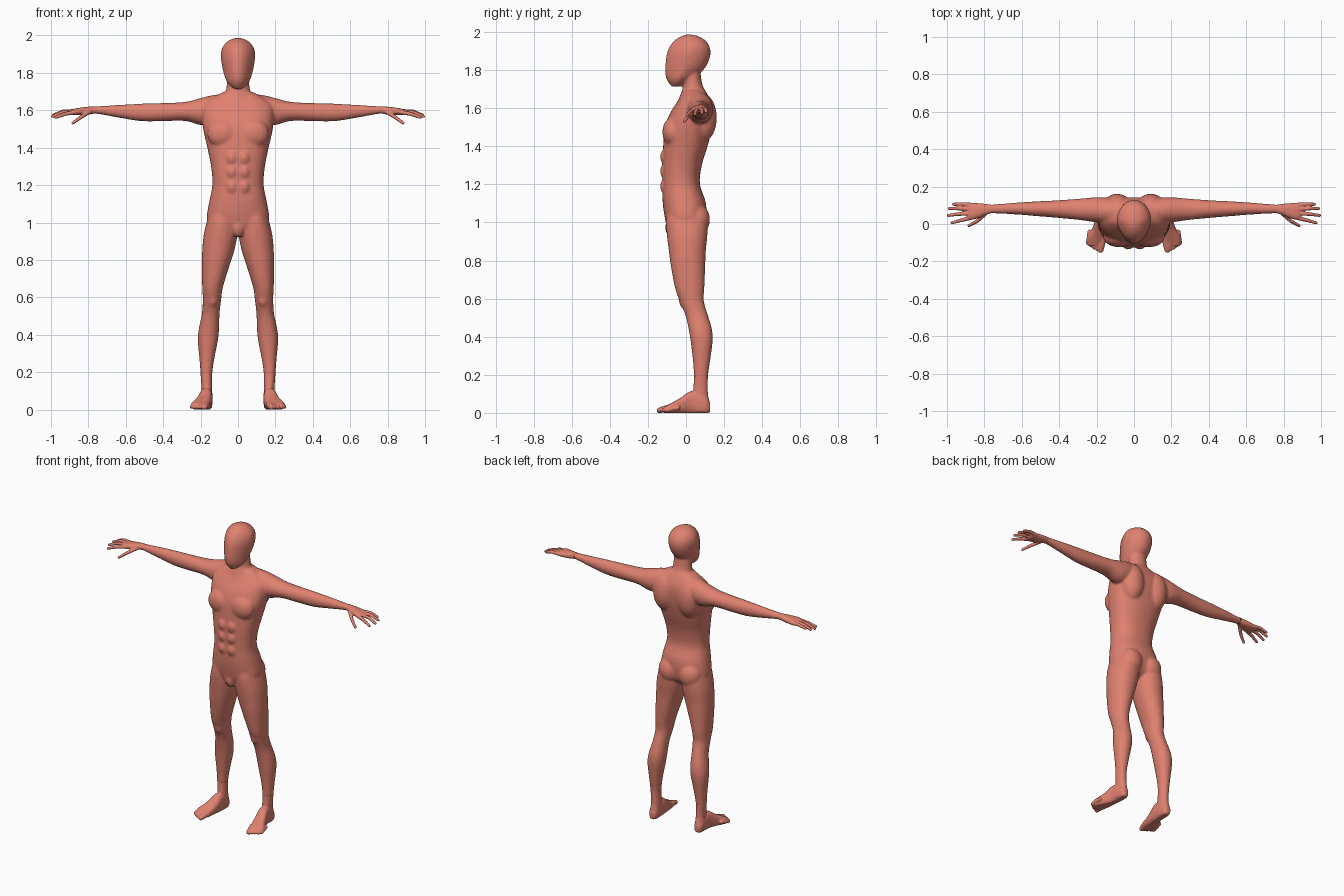
import bpy, bmesh, math
from mathutils import Vector, Matrix

if "Cube" in bpy.data.objects:
    bpy.data.objects.remove(bpy.data.objects["Cube"])

skin = bpy.data.materials.new("salmon_clay")
skin.diffuse_color = (0.74, 0.22, 0.16, 1)
skin.use_nodes = True
skin.node_tree.nodes["Principled BSDF"].inputs["Base Color"].default_value = skin.diffuse_color


def loft(bm, rows, axis, side=1, power=2.0, taper=0.0, n=36, steps=4):
    """Closed tube through rows (t, a0, a1, b0, b1); t runs along the axis."""
    rows = [Vector(r) for r in rows]
    last = len(rows) - 1

    def slope(i):
        a, b = rows[max(i - 1, 0)], rows[min(i + 1, last)]
        return (b - a) / (b[0] - a[0])

    sections = []
    for i in range(last):
        p, q = rows[i], rows[i + 1]
        h = q[0] - p[0]
        for k in range(steps):
            u = k / steps
            sections.append(p * (2*u**3 - 3*u*u + 1) + slope(i) * (h * (u**3 - 2*u*u + u))
                            + q * (3*u*u - 2*u**3) + slope(i + 1) * (h * (u**3 - u*u)))
    sections.append(rows[-1])
    rings = []
    for t, a0, a1, b0, b1 in sections:
        ring = []
        for k in range(n):
            ang = 2 * math.pi * k / n
            c, s = math.cos(ang), math.sin(ang)
            c = math.copysign(abs(c) ** (2 / power), c)
            s = math.copysign(abs(s) ** (2 / power), s)
            c *= 1 - taper * max(0, -s)
            a = (a0 + a1) / 2 + c * (a1 - a0) / 2
            b = (b0 + b1) / 2 + s * (b1 - b0) / 2
            x, y, z = {"z": (a, b, t), "x": (t, a, b), "y": (a, t, b)}[axis]
            ring.append(bm.verts.new((x * side, y, z)))
        rings.append(ring)
    for r, q in zip(rings, rings[1:]):
        for k in range(n):
            bm.faces.new((r[k], r[(k + 1) % n], q[(k + 1) % n], q[k]))
    bm.faces.new(rings[0])
    bm.faces.new(rings[-1])


def blob(bm, center, radii):
    m = Matrix.Translation(center) @ Matrix.Diagonal((*radii, 1))
    bmesh.ops.create_icosphere(bm, subdivisions=3, radius=1, matrix=m)


def stroke(bm, points, r0, r1, side):
    """Tapering finger-like chain through the points."""
    segs = len(points) - 1
    for k in range(segs * 10 + 1):
        i = min(k // 10, segs - 1)
        p = Vector(points[i]).lerp(Vector(points[i + 1]), k / 10 - i)
        r = r0 + (r1 - r0) * k / (segs * 10)
        bmesh.ops.create_icosphere(bm, subdivisions=2, radius=r,
                                   matrix=Matrix.Translation((p.x * side, p.y, p.z)))


def fuse(bm, voxel, smooth):
    """Merge overlapping volumes into one smooth skin mesh."""
    bmesh.ops.recalc_face_normals(bm, faces=bm.faces[:])
    mesh = bpy.data.meshes.new("volume")
    bm.to_mesh(mesh)
    bm.free()
    ob = bpy.data.objects.new("volume", mesh)
    bpy.context.collection.objects.link(ob)
    m = ob.modifiers.new("fuse", 'REMESH')
    m.mode, m.voxel_size = 'VOXEL', voxel
    m = ob.modifiers.new("relax", 'SMOOTH')
    m.factor, m.iterations = 0.5, smooth
    dg = bpy.context.evaluated_depsgraph_get()
    result = bpy.data.meshes.new_from_object(ob.evaluated_get(dg))
    bpy.data.objects.remove(ob)
    return result


def part(name, mesh, cuts, floor=None):
    """Keep the region on the positive side of each (point, normal) cut."""
    bm = bmesh.new()
    bm.from_mesh(mesh)
    for co, no in cuts:
        bmesh.ops.bisect_plane(bm, geom=bm.verts[:] + bm.edges[:] + bm.faces[:],
                               plane_co=co, plane_no=no, clear_inner=True)
    for v in bm.verts:
        if floor is not None:
            v.co.z = max(v.co.z, floor)
    for f in bm.faces:
        f.smooth = True
    out = bpy.data.meshes.new(name)
    bm.to_mesh(out)
    bm.free()
    out.materials.clear()
    out.materials.append(skin)
    bpy.context.collection.objects.link(bpy.data.objects.new(name, out))


def sym(rows):
    return [(z, -w, w, y0, y1) for z, w, y0, y1 in rows]


body = bmesh.new()
# trunk, neck and head
loft(body, sym([(.93, .04, -.07, .05), (.96, .11, -.092, .085), (1.0, .163, -.106, .102),
                (1.1, .156, -.122, .105), (1.2, .137, -.124, .073), (1.3, .144, -.125, .083),
                (1.4, .164, -.12, .113), (1.5, .186, -.11, .136), (1.57, .192, -.086, .142),
                (1.62, .188, -.055, .136), (1.66, .15, -.03, .12), (1.695, .085, -.015, .1)]),
     "z", power=2.3)
loft(body, sym([(1.6, .09, -.06, .12), (1.67, .076, -.03, .113), (1.72, .062, -.014, .087),
                (1.8, .058, -.012, .075)]), "z")
loft(body, sym([(1.714, .022, -.075, -.03), (1.735, .046, -.092, 0), (1.76, .064, -.105, .04),
                (1.80, .077, -.11, .09), (1.84, .086, -.107, .116), (1.89, .092, -.1, .129),
                (1.93, .086, -.082, .121), (1.96, .066, -.055, .097), (1.98, .036, -.022, .06),
                (1.987, .01, 0, .03)]), "z", taper=.22)
blob(body, (0, -.075, .975), (.036, .034, .055))
for s in (1, -1):
    # chest, shoulder blades, buttocks, kneecaps, stomach muscles
    blob(body, (s * .08, -.07, 1.475), (.085, .054, .078))
    blob(body, (s * .09, .085, 1.55), (.08, .077, .13))
    blob(body, (s * .075, .055, 1.015), (.077, .071, .085))
    blob(body, (s * .135, -.004, .595), (.032, .034, .05))
    for z in (1.19, 1.27, 1.345):
        blob(body, (s * .032, -.108, z), (.032, .028, .04))
    # legs
    loft(body, [(1.06, .0, .152, -.1, .1), (1.0, .004, .168, -.105, .112),
                (.93, .004, .184, -.1, .112), (.85, .02, .191, -.09, .104),
                (.78, .042, .193, -.081, .101), (.65, .082, .191, -.056, .096),
                (.59, .09, .188, -.034, .093), (.51, .099, .193, -.002, .116),
                (.44, .101, .208, .014, .136), (.38, .106, .215, .024, .14),
                (.27, .127, .206, .037, .126), (.19, .138, .2, .042, .115),
                (.14, .138, .197, .042, .115)], "z", side=s, power=2.15)
    # arms
    loft(body, [(.08, 0, .13, 1.53, 1.688), (.14, 0, .14, 1.524, 1.68),
                (.2, .008, .143, 1.521, 1.665), (.28, .02, .136, 1.543, 1.645),
                (.42, .034, .126, 1.541, 1.638), (.52, .042, .121, 1.542, 1.635),
                (.63, .051, .114, 1.559, 1.629), (.76, .057, .104, 1.582, 1.621),
                (.8, .057, .104, 1.58, 1.62)], "x", side=s)
body = fuse(body, .0075, 5)

# body split along the seams
WAIST, SHOULDER, WRIST, ANKLE = 1.1, .197, .765, .19
neck_co, neck_no = Vector((0, .03, 1.724)), Vector((0, -.36, .93))
up, down = Vector((0, 0, 1)), Vector((0, 0, -1))
part("head", body, [(neck_co, neck_no)])
part("torso", body, [((0, 0, WAIST), up), (neck_co, -neck_no),
                     ((SHOULDER, 0, 0), (-1, 0, 0)), ((-SHOULDER, 0, 0), (1, 0, 0))])
part("legs", body, [((0, 0, WAIST), down), ((0, 0, ANKLE), up)])

for s, label in ((1, "left"), (-1, "right")):
    out = Vector((s, 0, 0))
    part(label + "_arm", body, [((0, 0, WAIST), up), (out * SHOULDER, out), (out * WRIST, -out)])

    # hand: palm, four fingers and thumb
    hand = bmesh.new()
    loft(hand, [(.70, .054, .108, 1.571, 1.625), (.765, .057, .104, 1.582, 1.621),
                (.80, .046, .108, 1.577, 1.619), (.85, .026, .112, 1.574, 1.613),
                (.88, .023, .111, 1.575, 1.607), (.893, .03, .105, 1.58, 1.6)], "x", side=s, power=2.3)
    for base, mid, tip in (((.87, .102, 1.592), (.92, .106, 1.595), (.965, .106, 1.583)),
                           ((.875, .080, 1.595), (.935, .083, 1.594), (.988, .083, 1.574)),
                           ((.875, .057, 1.594), (.94, .053, 1.588), (.992, .046, 1.567)),
                           ((.87, .034, 1.590), (.925, .020, 1.580), (.974, .006, 1.562)),
                           ((.795, .056, 1.592), (.84, .014, 1.563), (.882, -.009, 1.532))):
        stroke(hand, (base, mid, tip), .0125, .0085, s)
    part(label + "_hand", fuse(hand, .0035, 3), [(out * WRIST, out)])

    # foot: ankle, sole and five toes
    foot = bmesh.new()
    loft(foot, [(.25, .13, .204, .04, .122), (.19, .138, .2, .042, .115), (.1, .138, .195, .035, .115),
                (.05, .136, .2, .02, .125), (.01, .14, .198, .02, .12)], "z", side=s, power=2.15)
    loft(foot, [(.127, .152, .184, .005, .05), (.105, .139, .197, -.004, .08),
                (.03, .136, .205, -.004, .115), (-.03, .142, .226, -.004, .078),
                (-.08, .151, .25, -.004, .05), (-.115, .162, .247, .0, .032)],
         "y", side=s, power=2.5)
    for k in range(5):
        u = k / 4
        tip = Vector((.178 + .07 * u, -.14 + .038 * u ** 1.5, .013))
        stroke(foot, (tip + Vector((-.012, .06, .014)), tip + Vector((-.004, .02, .006)), tip),
               .019 - .006 * u, .015 - .005 * u if k == 0 else .0115 - .002 * u, s)
    part(label + "_foot", fuse(foot, .004, 3), [((0, 0, ANKLE), down)], floor=0)
